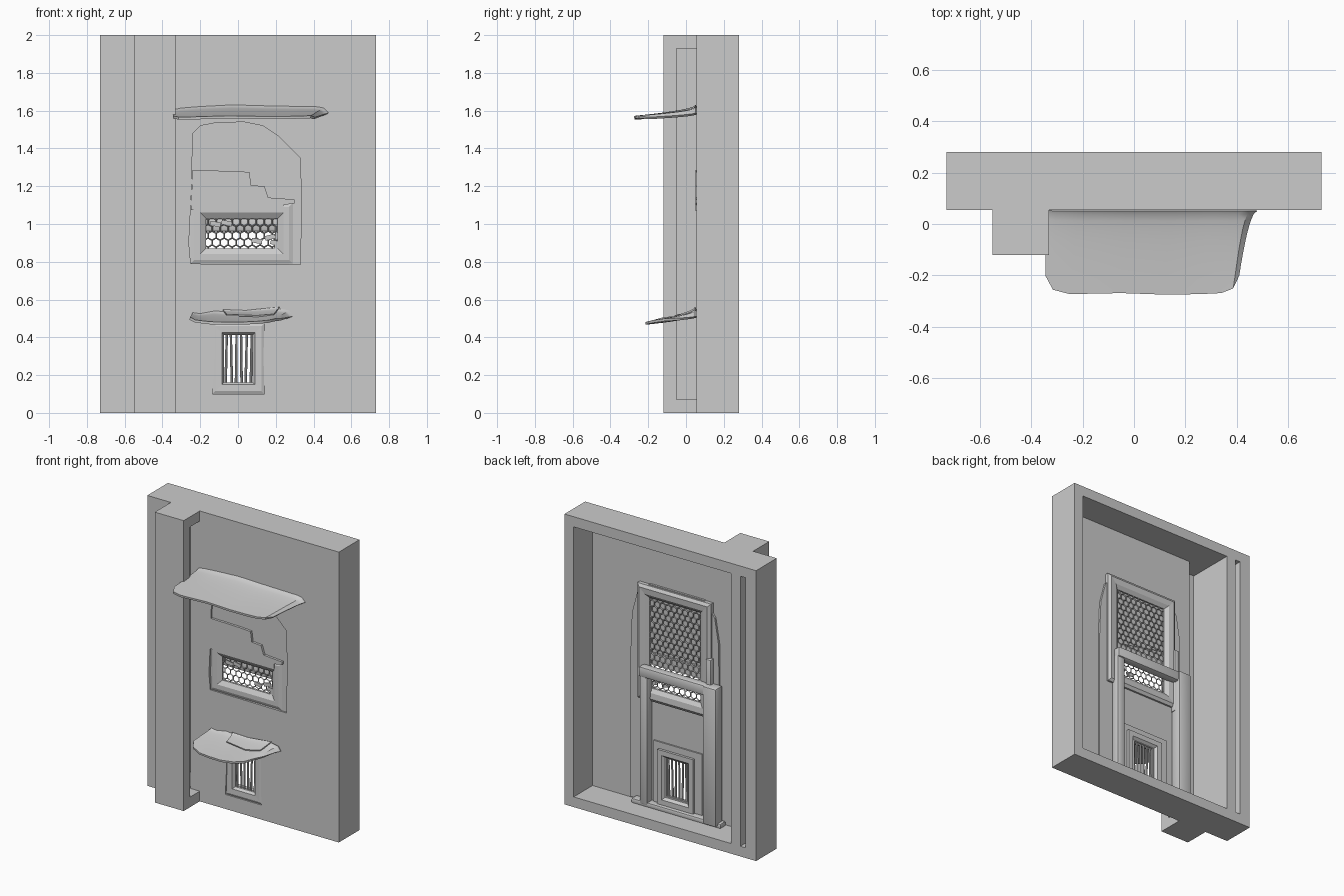
import bpy, bmesh, math, random
from mathutils import Vector

if "Cube" in bpy.data.objects:
    bpy.data.objects.remove(bpy.data.objects["Cube"])
random.seed(4)


def select(ob):
    bpy.ops.object.select_all(action='DESELECT')
    ob.select_set(True)
    bpy.context.view_layer.objects.active = ob


def smooth(ob, angle=35):
    select(ob)
    bpy.ops.object.shade_smooth_by_angle(angle=math.radians(angle))


def finish(name, bm):
    bmesh.ops.recalc_face_normals(bm, faces=bm.faces)
    me = bpy.data.meshes.new(name)
    bm.to_mesh(me)
    bm.free()
    ob = bpy.data.objects.new(name, me)
    bpy.context.collection.objects.link(ob)
    return ob


def box(name, x0, x1, y0, y1, z0, z1, bevel=0):
    bm = bmesh.new()
    bmesh.ops.create_cube(bm, size=1)
    for v in bm.verts:
        v.co = Vector(((x0 + x1) / 2 + v.co.x * (x1 - x0),
                       (y0 + y1) / 2 + v.co.y * (y1 - y0),
                       (z0 + z1) / 2 + v.co.z * (z1 - z0)))
    if bevel:
        bmesh.ops.bevel(bm, geom=bm.edges[:], offset=bevel, segments=2,
                        affect='EDGES', profile=0.5)
    ob = finish(name, bm)
    if bevel:
        smooth(ob)
    return ob


def apply_mods(ob):
    select(ob)
    for m in list(ob.modifiers):
        bpy.ops.object.modifier_apply(modifier=m.name)


def cut(ob, cutter):
    m = ob.modifiers.new("cut", 'BOOLEAN')
    m.object, m.operation, m.solver = cutter, 'DIFFERENCE', 'EXACT'
    apply_mods(ob)
    bpy.data.objects.remove(cutter)


def prism(name, pts, axis, lo, hi):
    """Solid outline pushed along z (x,y points) or along y (x,z points)."""
    bm = bmesh.new()
    put = (lambda a, b, c: (a, b, c)) if axis == 'z' else (lambda a, b, c: (a, c, b))
    f = bm.faces.new([bm.verts.new(put(a, b, lo)) for a, b in pts])
    up = bmesh.ops.extrude_face_region(bm, geom=[f])["geom"]
    bmesh.ops.translate(bm, vec=put(0, 0, hi - lo),
                        verts=[v for v in up if isinstance(v, bmesh.types.BMVert)])
    return finish(name, bm)


def slab(name, y0, y1, outline, *holes):
    ob = prism(name, outline, 'y', y0, y1)
    for h in holes:
        cut(ob, prism("hole", h, 'y', y0 - .05, y1 + .05))
    return ob


def rect(x0, x1, z0, z1):
    return [(x0, z0), (x1, z0), (x1, z1), (x0, z1)]


def frame(name, x0, x1, z0, z1, profile):
    """Mitred moulding: profile is a closed list of (inset, y)."""
    bm = bmesh.new()
    rings = [[bm.verts.new((x, y, z)) for x, z in rect(x0 + i, x1 - i, z0 + i, z1 - i)]
             for i, y in profile]
    for a, b in zip(rings, rings[1:] + rings[:1]):
        for k in range(4):
            n = (k + 1) % 4
            bm.faces.new((a[k], a[n], b[n], b[k]))
    return finish(name, bm)


def hood(name, back, front, thick):
    """Thin sheet lofted from the wall edge, flared there, to the free edge."""
    bm = bmesh.new()
    rows, n = [], 8
    for r in range(n + 1):
        t = (r / n) ** 1.5
        e = t ** .55
        rows.append([bm.verts.new((a[0] + (b[0] - a[0]) * e, a[1] + (b[1] - a[1]) * t,
                                   a[2] + (b[2] - a[2]) * e)) for a, b in zip(back, front)])
    for a, b in zip(rows, rows[1:]):
        for k in range(len(a) - 1):
            bm.faces.new((a[k], a[k + 1], b[k + 1], b[k]))
    ob = finish(name, bm)
    m = ob.modifiers.new("thick", 'SOLIDIFY')
    m.thickness, m.offset = thick, 0
    apply_mods(ob)
    smooth(ob, 30)


upper = [(-.25, .79), (.33, .785), (.335, 1.1), (.33, 1.35), (.22, 1.46), (.13, 1.52),
         (.03, 1.54), (-.12, 1.535), (-.2, 1.52), (-.24, 1.48), (-.245, 1.2), (-.26, .9)]
lower = [(-.135, .1), (.14, .1), (.135, .3), (.14, .47), (-.12, .47), (-.125, .3)]

# wall casing with pillar: hollow behind, pillar open on its inner side, ragged openings
casing = prism("wall_casing", [(-.73, .055), (-.55, .055), (-.55, -.12), (-.33, -.12),
               (-.33, .055), (.73, .055), (.73, .28), (-.73, .28)], 'z', 0, 2)
cut(casing, box("cavity", -.54, .66, .074, .4, .07, 1.93))
cut(casing, box("pillar_side", -.54, -.32, -.05, .0549, .07, 1.93))
cut(casing, box("pillar_back", -.54, -.40, -.05, .4, .07, 1.93))
cut(casing, box("slot", -.65, -.61, .09, .4, .07, 1.93))
for pts in (upper, lower):
    cut(casing, prism("opening", pts, 'y', .02, .2))

# arched backing behind the wall
arch = [(-.32, .08), (.36, .08), (.36, 1.1), (.35, 1.35), (.31, 1.5), (.22, 1.58),
        (-.2, 1.58), (-.28, 1.48), (-.31, 1.3)]
slab("arched_backing", .072, .088, arch, rect(-.2, .25, .84, 1.5), rect(-.1, .11, .13, .45))

# coverings over the upper part of the window
slab("upper_cover", .066, .071, [(-.245, 1.2), (.335, 1.08), (.33, 1.35), (.22, 1.46),
     (.13, 1.52), (.03, 1.54), (-.12, 1.535), (-.2, 1.52), (-.24, 1.48)])
slab("torn_board", .05, .066, [(-.25, 1.075), (.24, 1.07), (.24, 1.1), (.3, 1.11),
     (.3, 1.13), (.16, 1.14), (.14, 1.2), (.07, 1.205), (.06, 1.275), (-.02, 1.28), (-.24, 1.285)])
slab("reveal_strip", .066, .074, rect(.27, .34, .78, 1.2))

# window frames
frame("upper_window_frame", -.26, .3, .785, 1.575,
      [(0, .072), (.025, .07), (.06, .07), (.085, .08), (.085, .09), (.06, .108), (.02, .112), (0, .1)])
frame("cover_rail", -.25, .29, .79, 1.11,
      [(0, .064), (.02, .056), (.05, .056), (.08, .075), (.08, .08), (0, .08)])
frame("lower_window_frame", -.135, .14, .1, .475,
      [(0, .064), (.015, .057), (.05, .058), (.062, .075), (.062, .085), (.035, .115), (0, .115)])
slab("lower_window_panel", .088, .098, rect(-.19, .18, .08, .52), rect(-.075, .08, .16, .42))

# hexagonal wire mesh
bm = bmesh.new()
r = .0245
w, h = r * math.sqrt(3), r * 1.5
for j in range(18):
    for i in range(10):
        x, z = -.18 + (i + .5 * (j % 2)) * w, .865 + j * h
        if random.random() < .04:
            continue
        bm.faces.new([bm.verts.new((x + r * math.sin(k * math.pi / 3), .084,
                                    z + r * math.cos(k * math.pi / 3))) for k in range(6)])
bmesh.ops.remove_doubles(bm, verts=bm.verts, dist=.002)
mesh = finish("wire_mesh", bm)
m = mesh.modifiers.new("wire", 'WIREFRAME')
m.thickness, m.use_boundary = .008, True
apply_mods(mesh)

# scraps caught in the mesh
for i, (x, z) in enumerate([(.2, .9), (.17, .93), (.1, .91), (-.12, 1.0), (-.06, 1.005), (.22, .88)]):
    s = box(f"scrap_{i}", -.028, .028, -.003, .003, -.012, .012)
    s.location, s.rotation_euler.y = (x, .078, z), random.uniform(-.3, .3)

# window bars
bm = bmesh.new()
for i in range(6):
    x, lean = -.062 + i * .0265, random.uniform(-.005, .005)
    for v in bmesh.ops.create_cone(bm, cap_ends=True, segments=8, radius1=.007,
                                   radius2=.006, depth=.31)["verts"]:
        v.co += Vector((x + lean * v.co.z / .15, .085, .3))
smooth(finish("window_bars", bm))

# timber door surround on the back
box("door_surround_left", .195, .255, .085, .145, .08, 1.0, .012)
box("door_surround_right", -.34, -.24, .085, .165, .08, 1.03, .012)
box("door_surround_head", -.34, .255, .095, .155, .96, 1.03, .012)
box("door_surround_sill", -.36, .32, .08, .14, .066, .1, .008)
box("back_plank", -.275, -.235, .085, .125, .75, 1.2, .008)

# upper hood
hood("upper_hood",
     [(-.335, .055, 1.6), (-.3, .055, 1.608), (-.2, .055, 1.616), (-.03, .055, 1.625),
      (.15, .055, 1.62), (.3, .055, 1.617), (.42, .055, 1.615), (.45, .055, 1.61), (.475, .055, 1.585)],
     [(-.345, -.2, 1.565), (-.315, -.255, 1.56), (-.25, -.272, 1.56), (-.05, -.268, 1.566),
      (.12, -.274, 1.563), (.26, -.272, 1.563), (.34, -.268, 1.565), (.385, -.25, 1.567), (.405, -.2, 1.56)],
     .014)

# lower hood with a torn patch on top
hood("lower_hood",
     [(-.24, .055, .525), (-.2, .055, .52), (-.12, .055, .535), (-.03, .055, .525), (.05, .055, .53),
      (.12, .055, .54), (.2, .055, .55), (.27, .055, .54), (.29, .055, .51)],
     [(-.255, -.12, .5), (-.225, -.17, .485), (-.15, -.205, .476), (-.07, -.212, .474), (.02, -.215, .474),
      (.1, -.2, .478), (.16, -.17, .484), (.2, -.11, .493), (.23, -.05, .495)],
     .014)
hood("hood_patch", [(-.08, .05, .545), (.04, .05, .54), (.13, .05, .55), (.22, .05, .56)],
     [(-.06, -.04, .518), (.02, -.05, .515), (.1, -.06, .512), (.19, -.03, .52)], .008)
